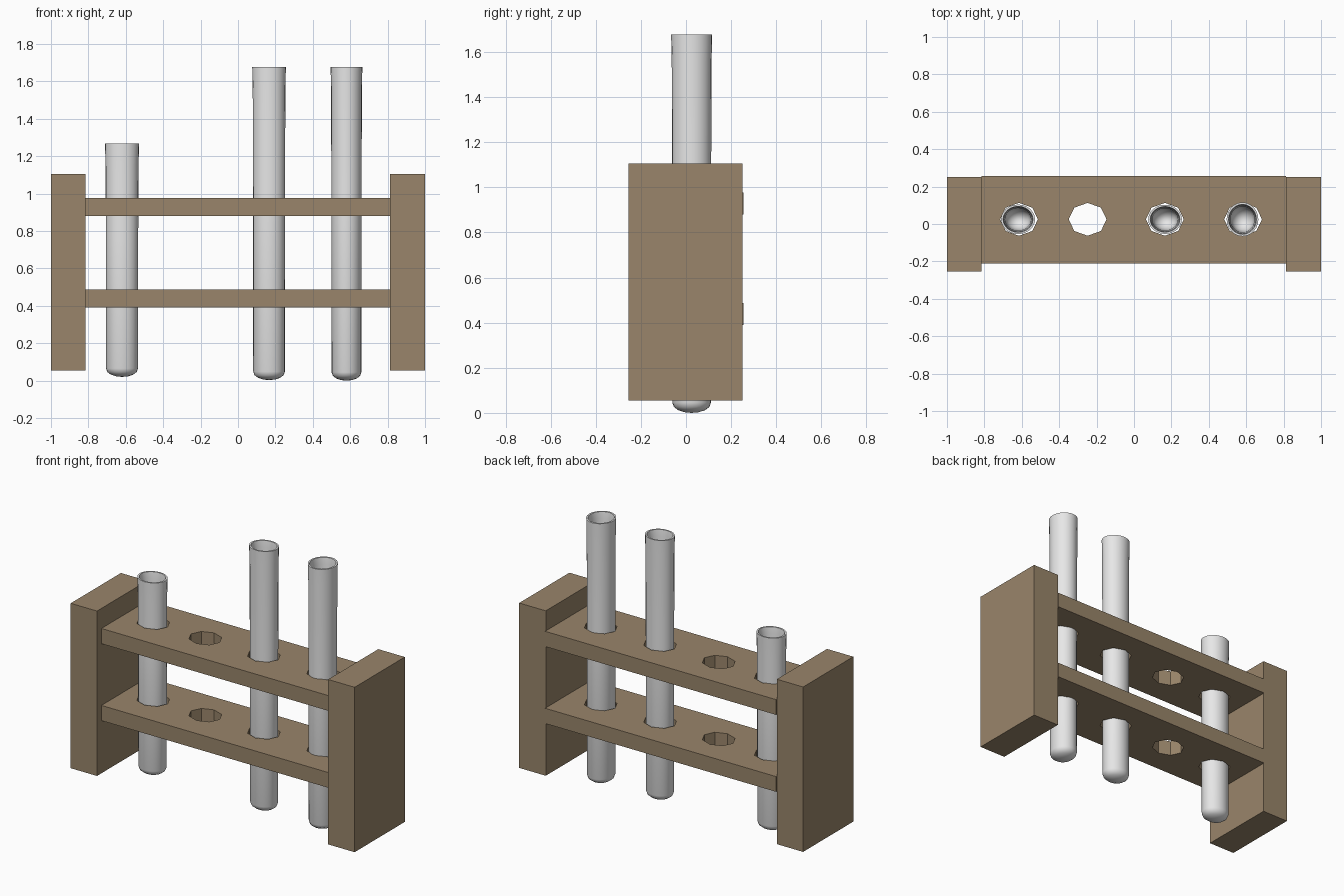
import bpy, bmesh, math

if "Cube" in bpy.data.objects:
    bpy.data.objects.remove(bpy.data.objects["Cube"])


def material(name, rgb):
    m = bpy.data.materials.new(name)
    m.diffuse_color = (*rgb, 1)
    m.use_nodes = True
    m.node_tree.nodes["Principled BSDF"].inputs["Base Color"].default_value = m.diffuse_color
    return m


wood = material("brown_wood", (0.32, 0.235, 0.145))
glass = material("light_grey_glass", (0.8, 0.8, 0.8))


def add_object(name, bm, mat=None):
    bmesh.ops.recalc_face_normals(bm, faces=bm.faces)
    me = bpy.data.meshes.new(name)
    bm.to_mesh(me)
    bm.free()
    ob = bpy.data.objects.new(name, me)
    bpy.context.collection.objects.link(ob)
    if mat:
        me.materials.append(mat)
    return ob


def box(name, lo, hi, mat):
    bm = bmesh.new()
    bmesh.ops.create_cube(bm, size=1)
    for v in bm.verts:
        v.co = [hi[i] if v.co[i] > 0 else lo[i] for i in range(3)]
    return add_object(name, bm, mat)


def lathe(name, profile, x, y, rx, ry, n, mat=None):
    """Spin (radius factor, z) points around an elliptical axis; r = 0 makes a pole."""
    bm = bmesh.new()
    rings = []
    for r, z in profile:
        count = n if r else 1
        rings.append([bm.verts.new((x + rx * r * math.cos(2 * math.pi * i / n),
                                    y + ry * r * math.sin(2 * math.pi * i / n), z))
                      for i in range(count)])
    for a, b in zip(rings, rings[1:]):
        for i in range(n):
            j = (i + 1) % n
            quad = [a[i % len(a)], a[j % len(a)], b[j % len(b)], b[i % len(b)]]
            bm.faces.new(list(dict.fromkeys(quad)))
    return add_object(name, bm, mat)


CY = 0.025  # centre line of holes and tubes

# end blocks
box("left_end_block", (-1, -0.255, 0.055), (-0.815, 0.25, 1.105), wood)
box("right_end_block", (0.813, -0.255, 0.055), (1, 0.25, 1.105), wood)

# octagonal hole cutters
cutters = []
for x in (-0.615, -0.248, 0.165, 0.583):
    c = lathe("hole_cutter", [(0, 0.2), (1, 0.2), (1, 1.2), (0, 1.2)],
              x, CY, 0.101, 0.088, 8)
    c.hide_render = True
    c.hide_set(True)
    cutters.append(c)

# shelves with holes
for name, z0, z1 in (("lower_shelf", 0.39, 0.487), ("upper_shelf", 0.88, 0.977)):
    shelf = box(name, (-0.815, -0.21, z0), (0.813, 0.256, z1), wood)
    for c in cutters:
        mod = shelf.modifiers.new("hole", "BOOLEAN")
        mod.operation = "DIFFERENCE"
        mod.solver = "EXACT"
        mod.object = c

# test tubes: hollow, round bottom, slightly flared mouth
for name, x, rx, ry, z0, z1 in (("short_tube", -0.62, 0.091, 0.079, 0.02, 1.267),
                                ("middle_tube", 0.166, 0.09, 0.078, 0.003, 1.677),
                                ("right_tube", 0.58, 0.085, 0.091, 0.0, 1.677)):
    h = z1 - z0
    outer = [(0, z0), (0.35, z0 + 0.003), (0.65, z0 + 0.012),
             (0.86, z0 + 0.026), (0.94, z0 + 0.045),
             (0.95, z0 + 0.6 * h), (0.97, z1 - 0.12), (1, z1)]
    inner = [(0.88, z1), (0.82, z1 - 0.04), (0.76, z0 + 0.6 * h), (0.72, z0 + 0.1),
             (0.6, z0 + 0.06), (0.3, z0 + 0.035), (0, z0 + 0.028)]
    tube = lathe(name, outer + inner, x, CY, rx, ry, 24, glass)
    bpy.ops.object.select_all(action="DESELECT")
    tube.select_set(True)
    bpy.context.view_layer.objects.active = tube
    bpy.ops.object.shade_smooth_by_angle(angle=math.radians(40))
